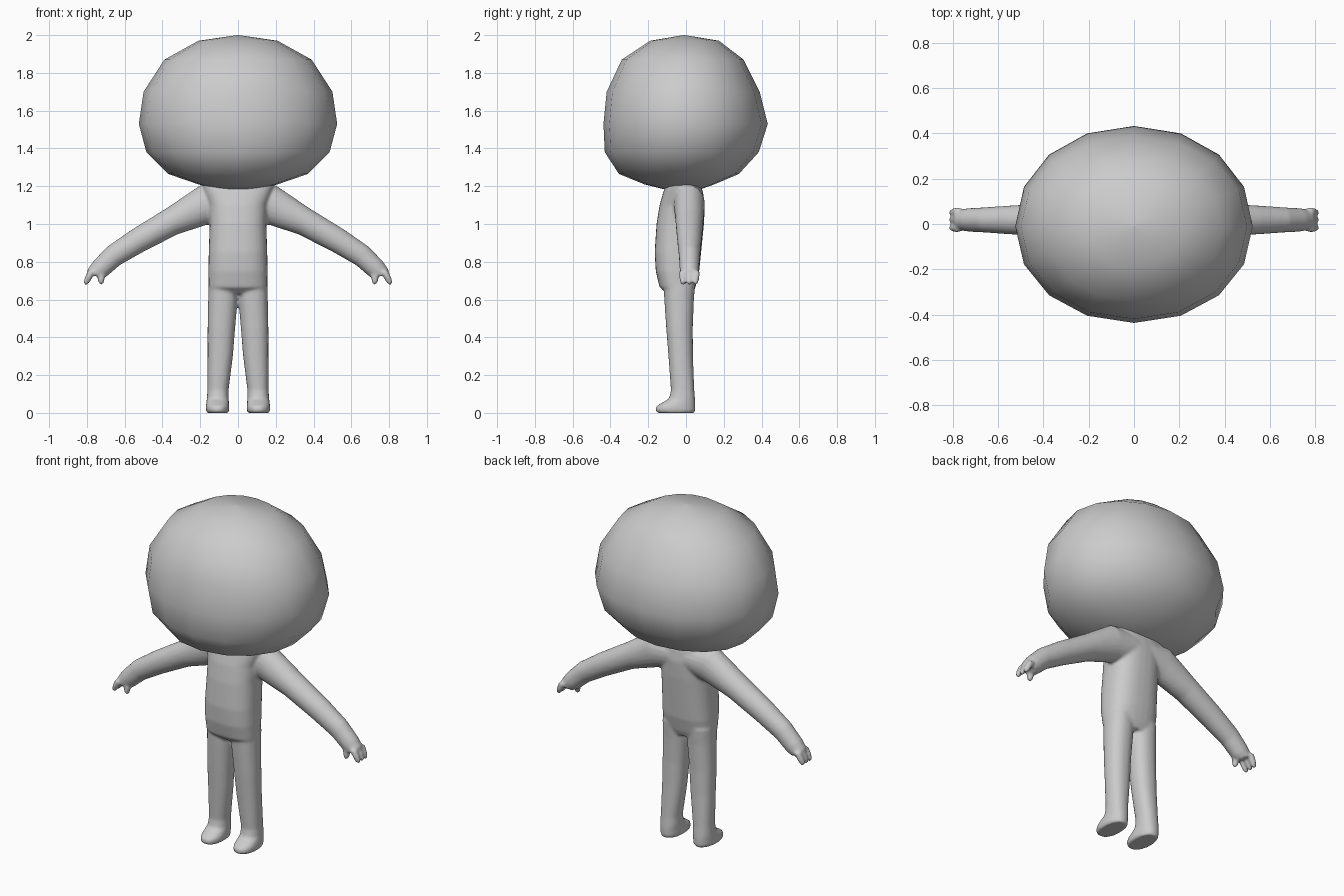
import bpy, bmesh
from math import cos, sin, pi
from mathutils import Vector

if "Cube" in bpy.data.objects:
    bpy.data.objects.remove(bpy.data.objects["Cube"])


def spow(v, e):
    return abs(v) ** e * (1 if v >= 0 else -1)


def loft(bm, rings):
    """Skin a list of equal-length point rings and cap both ends."""
    rows = [[bm.verts.new(p) for p in r] for r in rings]
    n = len(rows[0])
    for a, b in zip(rows, rows[1:]):
        for i in range(n):
            j = (i + 1) % n
            bm.faces.new((a[i], a[j], b[j], b[i]))
    bm.faces.new(rows[0][::-1])
    bm.faces.new(rows[-1])


def level(z, cx, rx, y0, y1, n=24, e=1.0, cy=None):
    """Horizontal rounded section; cy is where it is widest."""
    cy = (y0 + y1) / 2 if cy is None else cy
    pts = []
    for i in range(n):
        c, s = spow(cos(2 * pi * i / n), e), spow(sin(2 * pi * i / n), e)
        pts.append((cx + rx * c, cy + s * ((y1 - cy) if s > 0 else (cy - y0)), z))
    return pts


def slanted(up, low, y, ry, side, n=20):
    """Section of a limb between an upper and a lower (x, z) outline point."""
    u, l = Vector((up[0], 0, up[1])), Vector((low[0], 0, low[1]))
    mid, half = (u + l) / 2, (u - l) / 2
    pts = []
    for i in range(n):
        p = mid + half * cos(2 * pi * i / n) + Vector((0, y + ry * sin(2 * pi * i / n), 0))
        pts.append((p.x * side, p.y, p.z))
    return pts


def finish(bm, name):
    bmesh.ops.recalc_face_normals(bm, faces=bm.faces)
    me = bpy.data.meshes.new(name)
    bm.to_mesh(me)
    bm.free()
    for p in me.polygons:
        p.use_smooth = True
    ob = bpy.data.objects.new(name, me)
    bpy.context.collection.objects.link(ob)
    return ob


# Head: coarse 16-sided rings (z, half width, front, back), smooth shaded
bm = bmesh.new()
head = [(1.185, .11, -.12, .08), (1.21, .21, -.22, .15), (1.265, .37, -.355, .28),
        (1.38, .485, -.43, .385), (1.53, .525, -.437, .433), (1.70, .50, -.42, .39),
        (1.87, .39, -.34, .305), (1.97, .21, -.19, .175), (2.0, .004, -.014, -.006)]
loft(bm, [level(z, 0, w, f, b, 16, .97, -.01) for z, w, f, b in head])
finish(bm, "head")

# Torso: rounded-box sections
bm = bmesh.new()
torso = [(.63, .13, -.10, .035), (.665, .155, -.14, .05), (.75, .157, -.16, .07),
         (.85, .155, -.166, .08), (1.0, .15, -.156, .095), (1.1, .155, -.14, .10),
         (1.17, .18, -.12, .09), (1.21, .19, -.105, .075), (1.25, .16, -.09, .06)]
loft(bm, [level(z, 0, w, f, b, 32, .8) for z, w, f, b in torso])

# Legs with feet (z, centre x, half width, front, back)
leg = [(0, .108, .056, -.152, .045), (.012, .108, .062, -.163, .05), (.035, .108, .062, -.158, .05),
       (.055, .108, .060, -.125, .05), (.075, .107, .058, -.09, .048), (.12, .106, .056, -.08, .044),
       (.3, .094, .067, -.093, .037), (.45, .088, .073, -.105, .036), (.6, .080, .078, -.115, .042),
       (.70, .078, .078, -.12, .05)]
# Arm outline: upper point, lower point, half depth
arm = [((.06, 1.2), (.04, 1.03), .08), ((.20, 1.205), (.15, 1.0), .082),
       ((.38, 1.083), (.32, .945), .074), ((.56, .972), (.50, .853), .065),
       ((.69, .882), (.625, .782), .056), ((.765, .805), (.695, .722), .052),
       ((.80, .755), (.725, .708), .046)]
# Fingers and thumb: start, end as (x, y, z)
digits = [((.775, y, .75), (.807, y * .9, .685)) for y in (-.018, .02, .056)]
digits.append(((.722, -.01, .73), (.727, -.012, .685)))

for side in (-1, 1):
    loft(bm, [level(z, x * side, w, f, b, 24, .9) for z, x, w, f, b in leg])
    loft(bm, [slanted(u, l, .018, d, side) for u, l, d in arm])
    for a, b in digits:
        a, b = Vector(a), Vector(b)
        rings = []
        for t, r in ((0, .019), (.5, .0185), (.85, .016), (1.05, .010), (1.12, .003)):
            c = a.lerp(b, t)
            rings.append(slanted((c.x + r, c.z + r * .3), (c.x - r, c.z - r * .3), c.y, r, side, 10))
        loft(bm, rings)
body = finish(bm, "body")

# Fuse the body shells and soften the joints
m = body.modifiers.new("fuse", 'REMESH')
m.mode = 'VOXEL'
m.voxel_size = .0085
m.use_smooth_shade = True
m = body.modifiers.new("soften", 'SMOOTH')
m.factor = .5
m.iterations = 5
